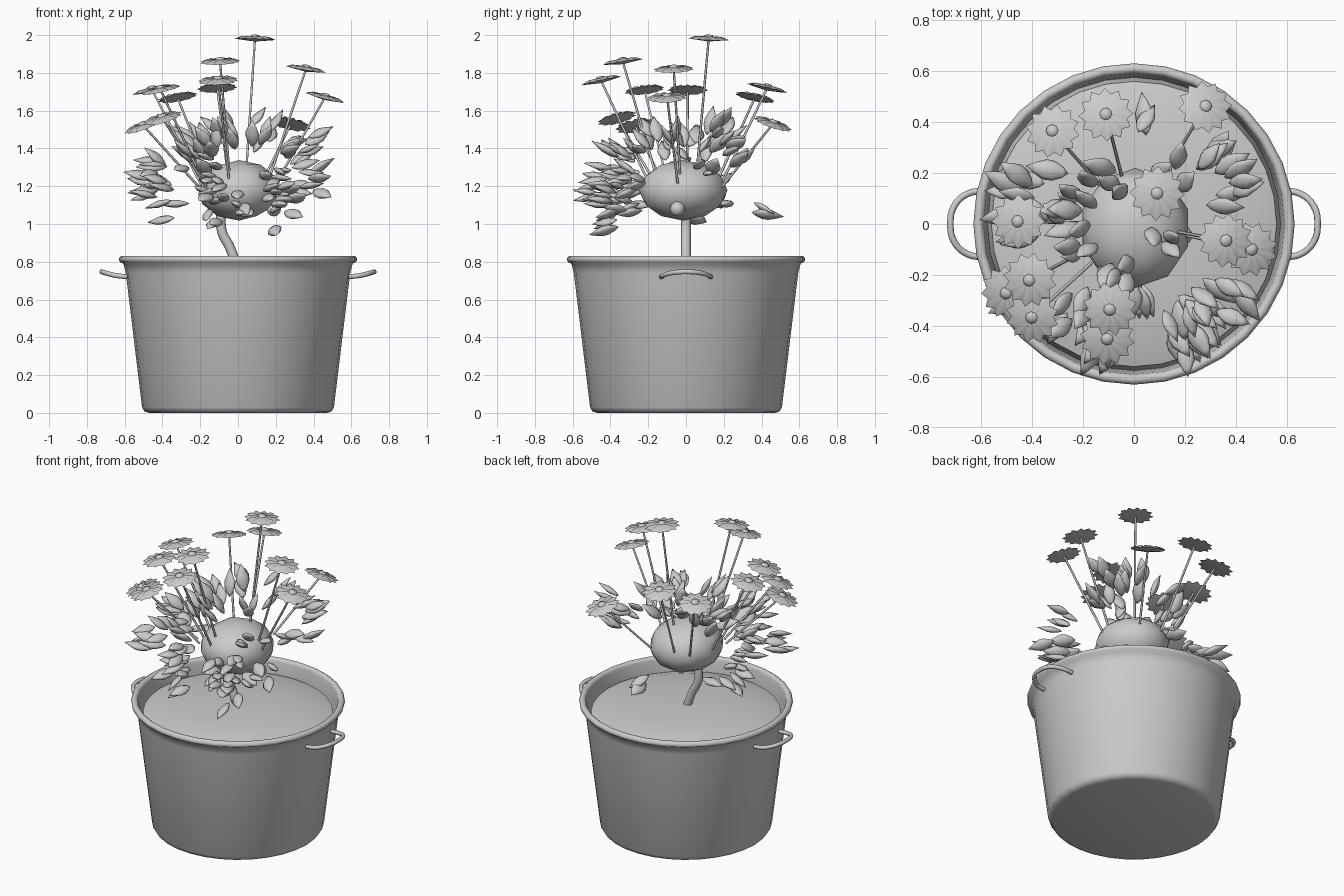
import bpy, bmesh, math, random
from mathutils import Vector, Matrix

random.seed(7)
cube = bpy.data.objects.get("Cube")
if cube:
    bpy.data.objects.remove(cube, do_unlink=True)

grey = bpy.data.materials.new("plain_grey")
grey.use_nodes = True
grey.diffuse_color = (0.6, 0.6, 0.6, 1)
grey.node_tree.nodes["Principled BSDF"].inputs["Base Color"].default_value = (0.6, 0.6, 0.6, 1)


def add_object(name, data):
    obj = bpy.data.objects.new(name, data)
    bpy.context.collection.objects.link(obj)
    data.materials.append(grey)
    return obj


def finish(name, bm, angle=60):
    """Turn a bmesh into a smooth-shaded object with sharp corners kept."""
    mesh = bpy.data.meshes.new(name)
    bm.to_mesh(mesh)
    bm.free()
    obj = add_object(name, mesh)
    bpy.ops.object.select_all(action="DESELECT")
    obj.select_set(True)
    bpy.context.view_layer.objects.active = obj
    bpy.ops.object.shade_smooth_by_angle(angle=math.radians(angle))


def lathe(bm, profile, steps, matrix=Matrix()):
    """Revolve (radius, height) points, listed upwards on the outside, around z."""
    rings = []
    for r, z in profile:
        count = steps if r > 0 else 1
        rings.append([bm.verts.new(matrix @ Vector((
            r * math.cos(math.tau * i / steps), r * math.sin(math.tau * i / steps), z)))
            for i in range(count)])
    for low, high in zip(rings, rings[1:]):
        for i in range(steps):
            j = (i + 1) % steps
            quad = [low[i % len(low)], low[j % len(low)], high[j % len(high)], high[i % len(high)]]
            bm.faces.new(list(dict.fromkeys(quad)))


def tube(name, points, radius):
    """Smooth round tube through the points."""
    curve = bpy.data.curves.new(name, "CURVE")
    curve.dimensions = "3D"
    curve.bevel_depth = radius
    curve.bevel_resolution = 2
    curve.resolution_u = 6
    curve.use_fill_caps = True
    spline = curve.splines.new("BEZIER")
    spline.bezier_points.add(len(points) - 1)
    for bp, p in zip(spline.bezier_points, points):
        bp.co = p
        bp.handle_left_type = bp.handle_right_type = "AUTO"
    add_object(name, curve)


def frame(position, direction, roll=0.0):
    """Matrix placing local z along the direction."""
    turn = Vector(direction).to_track_quat("Z", "Y").to_matrix().to_4x4()
    return Matrix.Translation(position) @ turn @ Matrix.Rotation(roll, 4, "Z")


# Pot with rolled rim
bm = bmesh.new()
rim = [(0.611 + 0.02 * math.cos(a), 0.812 + 0.02 * math.sin(a))
       for a in [math.radians(d) for d in range(-30, 181, 35)]]
lathe(bm, [(0, 0), (0.47, 0), (0.495, 0.008), (0.508, 0.03), (0.594, 0.74), (0.606, 0.788)]
      + rim + [(0.582, 0.74), (0.57, 0.6), (0, 0.6)], 32)
finish("pot", bm)

# Mounded soil
bm = bmesh.new()
lathe(bm, [(0, 0.64), (0.578, 0.65), (0.56, 0.745), (0.48, 0.77), (0.3, 0.792), (0, 0.8)], 32)
finish("soil", bm)

# Handles
for side, label in ((1, "left"), (-1, "right")):
    path = [(0.585, 0.13, 0.72), (0.65, 0.12, 0.728), (0.705, 0.072, 0.742), (0.721, 0, 0.747)]
    path += [(x, -y, z) for x, y, z in reversed(path[:-1])]
    tube(label + "_handle", [(side * x, y, z) for x, y, z in path], 0.013)

# Main stem
tube("main_stem", [(0, 0, 0.76), (-0.045, 0, 0.88), (-0.085, 0, 0.96), (-0.09, 0, 1.08)], 0.026)

# Round bush core
core = Vector((0.005, -0.015, 1.178))
bm = bmesh.new()
bmesh.ops.create_icosphere(bm, subdivisions=2, radius=1)
bmesh.ops.transform(bm, matrix=Matrix.Translation(core) @ Matrix.Diagonal((0.218, 0.235, 0.16, 1)),
                    verts=bm.verts)
finish("bush_core", bm)

# Flowers: thin stem, pleated star of petals, raised button
PETALS = 12


def star_ring(bm, matrix, even, odd):
    ring = []
    for i in range(PETALS * 2):
        r, z = odd if i % 2 else even
        a = math.pi * i / PETALS
        ring.append(bm.verts.new(matrix @ Vector((r * math.cos(a), r * math.sin(a), z))))
    return ring


def add_flower(bm, matrix):
    hub = star_ring(bm, matrix, (0.028, 0.014), (0.028, 0.009))
    mid = star_ring(bm, matrix, (0.075, 0.012), (0.07, 0))
    tip = star_ring(bm, matrix, (0.108, -0.002), (0.086, -0.004))
    top = bm.verts.new(matrix @ Vector((0, 0, 0.014)))
    base = bm.verts.new(matrix @ Vector((0, 0, -0.014)))
    n = len(hub)
    for i in range(n):
        j = (i + 1) % n
        bm.faces.new((top, hub[i], hub[j]))
        bm.faces.new((hub[i], mid[i], mid[j], hub[j]))
        bm.faces.new((mid[i], tip[i], tip[j], mid[j]))
        bm.faces.new((tip[i], base, tip[j]))
    lathe(bm, [(0.026, 0.008), (0.022, 0.02), (0, 0.024)], 8, matrix)


flowers = [(-0.11, 0.43, 1.72), (-0.32, 0.365, 1.67), (0.28, 0.46, 1.53), (0.09, 0.12, 1.98),
           (-0.455, 0.01, 1.71), (-0.41, -0.22, 1.71), (-0.4, -0.365, 1.56), (-0.095, -0.335, 1.86),
           (0.36, -0.065, 1.82), (0.46, -0.1, 1.67), (-0.105, -0.45, 1.76), (-0.5, -0.27, 1.52)]
heads, stalks = bmesh.new(), bmesh.new()
for spot in flowers:
    head = Vector(spot)
    start = Vector((head.x * 0.42, head.y * 0.42, 1.2))
    along = (head - start).normalized()
    add_flower(heads, frame(head, along + Vector((0, 0, 1)), random.random()))
    lathe(stalks, [(0, 0), (0.007, 0), (0.006, (head - start).length), (0, (head - start).length)],
          6, frame(start, along))
finish("flower_heads", heads, 80)
finish("flower_stems", stalks, 70)

# Leaves: plump pointed blades in loose clusters (centre, spread, count)
clusters = [
    ((0.35, 0.25, 1.42), 0.09, 8), ((0.4, 0.1, 1.33), 0.06, 3), ((0.3, -0.3, 1.33), 0.09, 7),
    ((0.38, -0.3, 1.2), 0.07, 5), ((0.2, -0.45, 1.18), 0.08, 9), ((0.27, -0.42, 1.05), 0.1, 5),
    ((-0.1, -0.46, 1.22), 0.09, 9), ((-0.1, -0.4, 1.09), 0.09, 6), ((-0.22, -0.37, 1.36), 0.08, 8),
    ((-0.48, -0.03, 1.3), 0.07, 6), ((-0.44, 0.13, 1.18), 0.07, 5), ((-0.47, -0.25, 1.2), 0.08, 6),
    ((-0.42, 0.15, 1.04), 0.09, 3), ((-0.25, 0.1, 1.46), 0.08, 6), ((-0.24, -0.08, 1.42), 0.06, 5),
    ((-0.12, 0.18, 1.48), 0.07, 4), ((0.14, 0.21, 1.5), 0.07, 4), ((-0.06, -0.2, 1.48), 0.06, 5),
    ((0.05, 0.38, 1.05), 0.05, 2), ((0.1, -0.06, 1.46), 0.05, 3), ((0.02, -0.26, 1.12), 0.06, 5)]
blade = [(0, -0.075), (0.02, -0.054), (0.036, -0.02), (0.037, 0.01), (0.021, 0.045), (0, 0.082)]
leaves = bmesh.new()
for centre, spread, count in clusters:
    for i in range(count):
        spot = Vector(centre) + Vector([random.uniform(-spread, spread) for axis in "xyz"])
        outward = (spot - core).normalized()
        outward += Vector([random.uniform(-0.35, 0.35) for axis in "xyz"])
        size = random.uniform(0.88, 1.12)
        flat = Matrix.Diagonal((size, 0.5 * size, size, 1))
        lathe(leaves, blade, 8, frame(spot, outward, random.uniform(-0.7, 0.7)) @ flat)
finish("leaves", leaves, 110)

# Small bud on the side of the bush
bm = bmesh.new()
bmesh.ops.create_uvsphere(bm, u_segments=10, v_segments=6, radius=0.04,
                          matrix=Matrix.Translation((0.19, -0.045, 1.08)))
finish("side_bud", bm)
